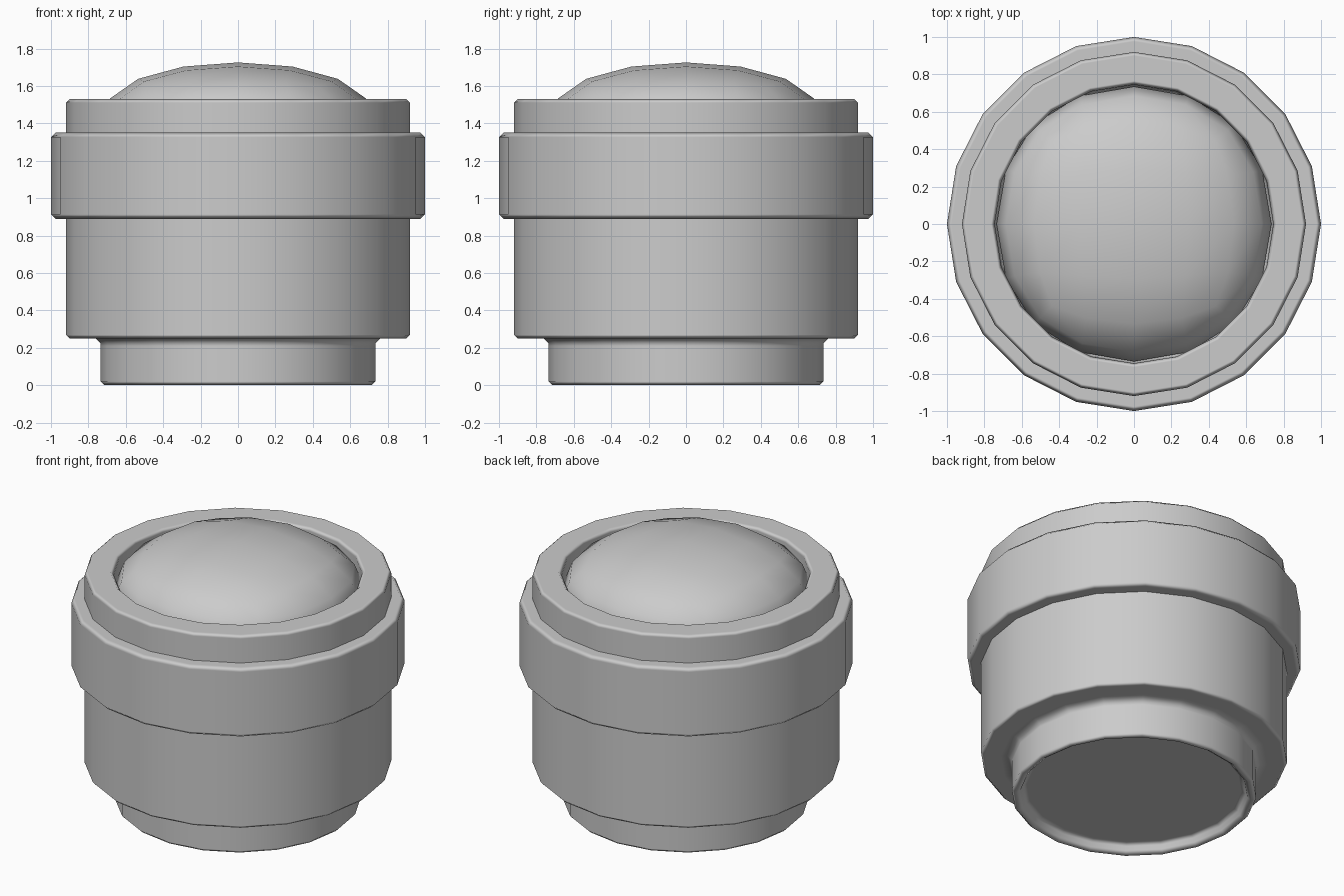
import bpy, bmesh
from math import cos, sin, tau, radians

cube = bpy.data.objects.get("Cube")
if cube:
    bpy.data.objects.remove(cube, do_unlink=True)

grey = bpy.data.materials.new("plain grey")
grey.use_nodes = True
colour = (0.6, 0.6, 0.6, 1)
grey.diffuse_color = colour
grey.node_tree.nodes["Principled BSDF"].inputs["Base Color"].default_value = colour


def make_object(name, bm, smooth_angle):
    """Turn a bmesh into a grey, smooth-shaded object."""
    bmesh.ops.recalc_face_normals(bm, faces=bm.faces)
    mesh = bpy.data.meshes.new(name)
    bm.to_mesh(mesh)
    bm.free()
    mesh.materials.append(grey)
    obj = bpy.data.objects.new(name, mesh)
    bpy.context.collection.objects.link(obj)
    for other in bpy.context.selected_objects:
        other.select_set(False)
    obj.select_set(True)
    bpy.context.view_layer.objects.active = obj
    bpy.ops.object.shade_smooth_by_angle(angle=radians(smooth_angle))
    return obj


def lathe(name, profile, bevel, sides=20):
    """Turn a bottom-to-top (radius, z) profile around z, cap it and chamfer its corners."""
    bm = bmesh.new()
    rings = [[bm.verts.new((r * cos(tau * i / sides), r * sin(tau * i / sides), z))
              for i in range(sides)] for r, z in profile]
    for a, b in zip(rings, rings[1:]):
        for i in range(sides):
            j = (i + 1) % sides
            bm.faces.new((a[i], a[j], b[j], b[i]))
    bm.faces.new(rings[0][::-1])
    bm.faces.new(rings[-1])
    obj = make_object(name, bm, 50)
    mod = obj.modifiers.new("chamfer", "BEVEL")
    mod.width = bevel
    mod.segments = 1
    mod.limit_method = "ANGLE"
    mod.angle_limit = radians(60)
    mod.harden_normals = True


# Body: hollowed foot, small flare, main cylinder, recess in the top
lathe("body", [(0.665, 0.06), (0.69, 0), (0.735, 0), (0.735, 0.21), (0.735, 0.225),
               (0.76, 0.25), (0.8, 0.25), (0.92, 0.25), (0.92, 1.53),
               (0.745, 1.53), (0.745, 1.38)], 0.02)

# Wide band around the upper part
lathe("band", [(1, 0.89), (1, 1.35)], 0.024)

# Dome: a flattened, subdivided cube seated in the recess
bm = bmesh.new()
bmesh.ops.create_cube(bm, size=2)
bmesh.ops.scale(bm, vec=(0.8755, 0.8755, 0.381), verts=bm.verts)
dome = make_object("dome", bm, 180)
dome.location.z = 1.406
rounding = dome.modifiers.new("rounding", "SUBSURF")
rounding.levels = rounding.render_levels = 2
